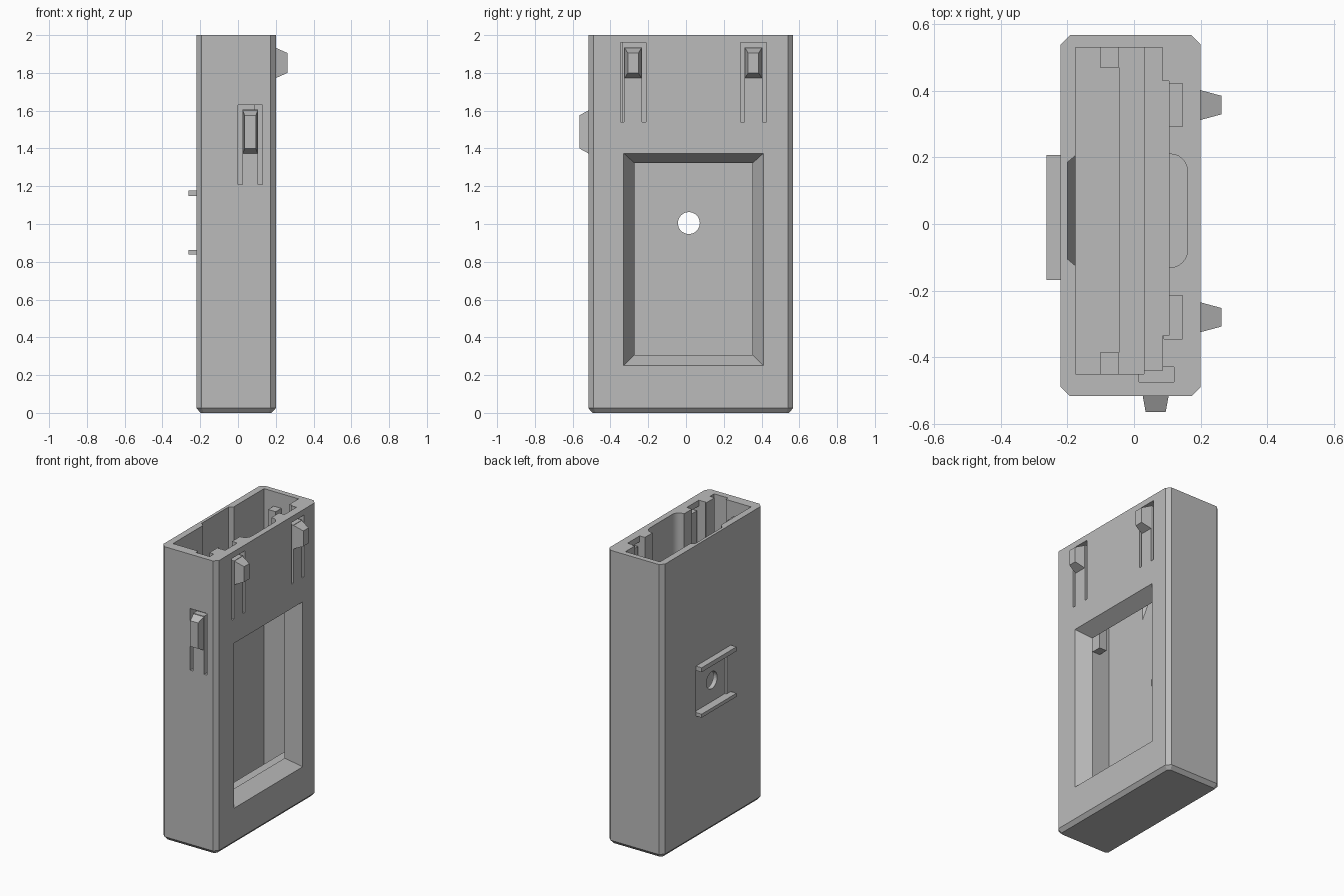
import bpy, bmesh, math
from mathutils import Matrix

if "Cube" in bpy.data.objects:
    bpy.data.objects.remove(bpy.data.objects["Cube"], do_unlink=True)

# One plain grey plastic
grey = bpy.data.materials.new("grey_plastic")
grey.use_nodes = True
colour = (0.5, 0.5, 0.5, 1)
grey.diffuse_color = colour
grey.node_tree.nodes["Principled BSDF"].inputs["Base Color"].default_value = colour


def finish(name, bm):
    bmesh.ops.recalc_face_normals(bm, faces=bm.faces)
    mesh = bpy.data.meshes.new(name)
    bm.to_mesh(mesh)
    bm.free()
    mesh.materials.append(grey)
    obj = bpy.data.objects.new(name, mesh)
    bpy.context.scene.collection.objects.link(obj)
    return obj


def hull(name, points):
    bm = bmesh.new()
    for p in points:
        bm.verts.new(p)
    bmesh.ops.convex_hull(bm, input=bm.verts[:])
    bmesh.ops.dissolve_limit(bm, angle_limit=0.01, verts=bm.verts[:], edges=bm.edges[:])
    return finish(name, bm)


def box(name, x, y, z):
    return hull(name, [(a, b, c) for a in x for b in y for c in z])


def taper(name, axis, start, end):
    """Frustum along an axis; start and end are (position, range, range)."""
    points = []
    for pos, u, v in (start, end):
        for a in u:
            for b in v:
                points.append((pos, a, b) if axis == "x" else (a, pos, b))
    return hull(name, points)


def octagon(x, y, z, inset, c):
    x0, x1, y0, y1 = x[0] + inset, x[1] - inset, y[0] + inset, y[1] - inset
    return [(a + s * c * p, b + t * c * (1 - p), z)
            for a, s in ((x0, 1), (x1, -1))
            for b, t in ((y0, 1), (y1, -1)) for p in (0, 1)]


def cylinder_x(name, radius, x, y, z):
    bm = bmesh.new()
    bmesh.ops.create_cone(bm, cap_ends=True, segments=32, radius1=radius, radius2=radius,
                          depth=x[1] - x[0],
                          matrix=Matrix.Translation(((x[0] + x[1]) / 2, y, z))
                          @ Matrix.Rotation(math.pi / 2, 4, "Y"))
    return finish(name, bm)


def cut(target, cutter):
    cutter.hide_render = True
    mod = target.modifiers.new("cut", "BOOLEAN")
    mod.operation = "DIFFERENCE"
    mod.solver = "EXACT"
    mod.object = cutter
    bpy.context.view_layer.update()
    graph = bpy.context.evaluated_depsgraph_get()
    mesh = bpy.data.meshes.new_from_object(target.evaluated_get(graph))
    target.modifiers.clear()
    target.data = mesh
    bpy.data.objects.remove(cutter, do_unlink=True)


# Outer case with chamfered upright and bottom edges
X, Y = (-0.22, 0.2), (-0.517, 0.567)
case = hull("case", octagon(X, Y, 2, 0, 0.028) + octagon(X, Y, 0.025, 0, 0.028)
            + octagon(X, Y, 0, 0.022, 0.016))

# Stepped interior, open at the top
top = 2.1
cut(case, box("deep_bay", (-0.175, -0.045), (-0.45, 0.53), (0.06, top)))
cut(case, box("middle_bay", (-0.06, 0.03), (-0.45, 0.53), (0.12, top)))
cut(case, box("side_bay", (0.02, 0.085), (-0.44, 0.53), (0.29, top)))
cut(case, box("screen_bay", (0.02, 0.105), (-0.335, 0.43), (0.29, top)))
cut(case, box("front_clip_pocket", (0.015, 0.12), (-0.475, -0.43), (1.2, top)))

# Finger recess in the right wall, with rounded far corners
r = 0.05
recess = [(0.09, y, z) for y in (-0.13, 0.21) for z in (1.45, top)]
for yc, s in ((-0.13 + r, -1), (0.21 - r, 1)):
    for i in range(7):
        a = i * math.pi / 12
        for z in (1.45, top):
            recess.append((0.11 + r * math.sin(a), yc + s * r * math.cos(a), z))
cut(case, hull("finger_recess", recess))

# Sloped relief inside the left wall
cut(case, taper("wall_relief", "x", (-0.2, (-0.105, 0.185), (1.6, top)),
                (-0.17, (-0.13, 0.21), (1.47, top))))

# Bevelled screen window
cut(case, taper("window", "x", (0.21, (-0.336, 0.416), (0.245, 1.38)),
                (0.1, (-0.27, 0.35), (0.31, 1.32))))

# Mounting plate recess and hole
cut(case, box("mount_recess", (-0.3, -0.205), (-0.125, 0.205), (0.86, 1.15)))
cut(case, cylinder_x("mount_hole", 0.058, (-0.3, -0.1), 0.015, 1.005))
for name, z in (("lower", (0.838, 0.862)), ("upper", (1.148, 1.178))):
    box(name + "_mount_rail", (-0.263, -0.215), (-0.168, 0.207), z)

# Two spring clips on the right wall
for name, c in (("front", -0.28), ("rear", 0.357)):
    cut(case, box("pocket", (0.09, 0.145), (c - 0.065, c + 0.065), (1.54, top)))
    for s in (-1, 1):
        cut(case, box("slot", (0.09, 0.21), sorted((c + s * 0.047, c + s * 0.068)), (1.54, 1.96)))
    cut(case, box("gap", (0.09, 0.21), (c - 0.06, c + 0.06), (1.935, 1.96)))
    taper(name + "_side_latch", "x", (0.195, (c - 0.046, c + 0.046), (1.77, 1.935)),
          (0.262, (c - 0.028, c + 0.028), (1.8, 1.905)))

# Spring clip on the front wall
for x in ((0.0, 0.024), (0.106, 0.13)):
    cut(case, box("slot", x, (-0.53, -0.42), (1.21, 1.63)))
cut(case, box("gap", (0.01, 0.12), (-0.53, -0.42), (1.605, 1.63)))
taper("front_latch", "y", (-0.51, (0.025, 0.105), (1.37, 1.605)),
      (-0.565, (0.035, 0.095), (1.4, 1.575)))

# Retaining posts near the top of the deep bay
for name, y in (("front", (-0.455, -0.385)), ("rear", (0.47, 0.535))):
    box(name + "_retaining_post", (-0.102, -0.045), y, (1.36, 1.9))
